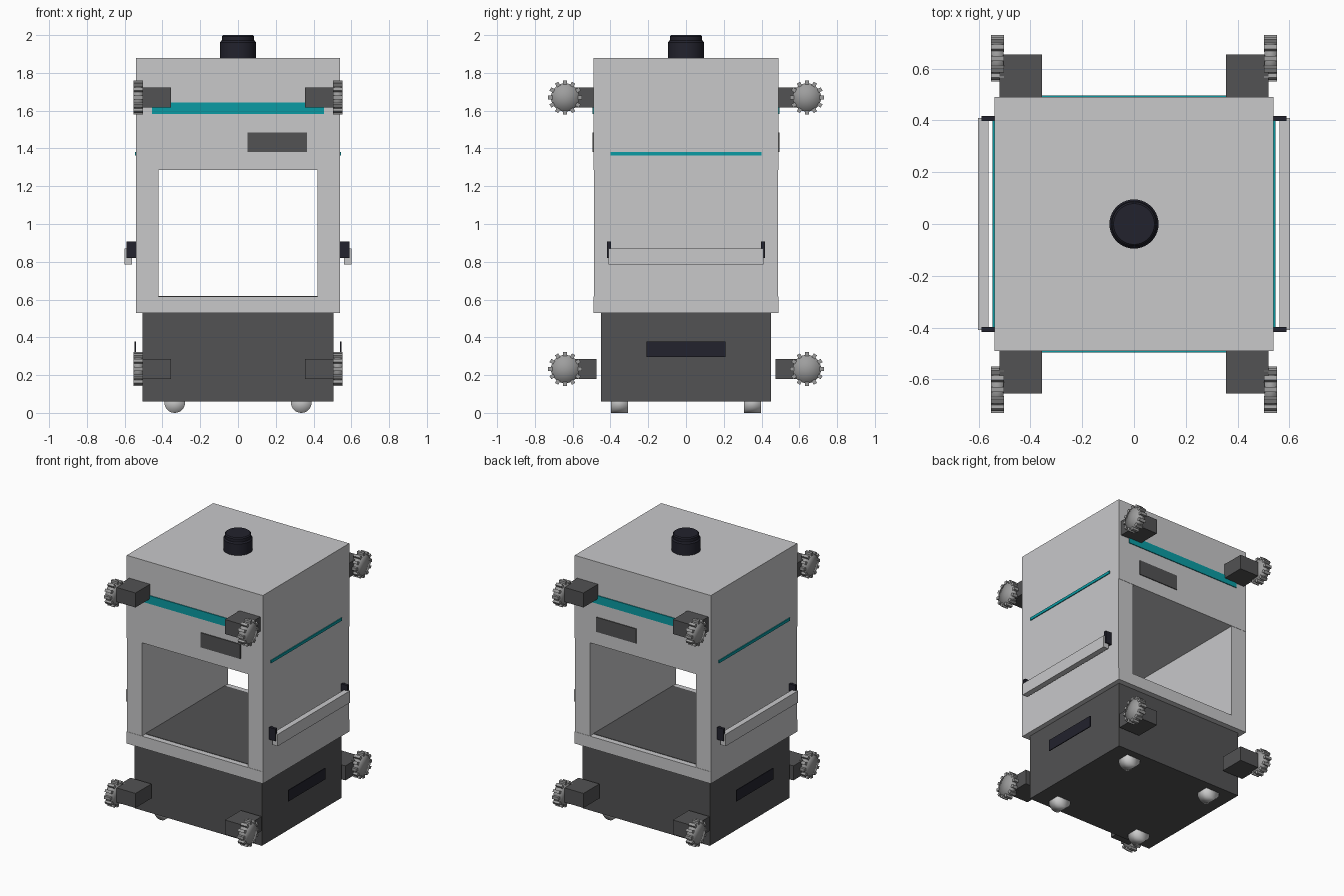
import bpy, bmesh, math
from mathutils import Matrix, Vector

if "Cube" in bpy.data.objects:
    bpy.data.objects.remove(bpy.data.objects["Cube"], do_unlink=True)


def material(name, r, g, b):
    m = bpy.data.materials.new(name)
    m.use_nodes = True
    m.diffuse_color = (r, g, b, 1)
    bsdf = next(n for n in m.node_tree.nodes if n.type == 'BSDF_PRINCIPLED')
    bsdf.inputs["Base Color"].default_value = (r, g, b, 1)
    return m


light_grey = material("light grey", 0.58, 0.58, 0.59)
dark_grey = material("dark grey", 0.085, 0.085, 0.087)
navy = material("dark navy", 0.016, 0.016, 0.026)
teal = material("teal", 0.003, 0.33, 0.37)
steel = material("steel grey", 0.34, 0.34, 0.34)
pale = material("pale grey", 0.6, 0.6, 0.6)


def finish(name, bm, mat, smooth=False):
    bmesh.ops.recalc_face_normals(bm, faces=bm.faces)
    for f in bm.faces:
        f.smooth = smooth
    me = bpy.data.meshes.new(name)
    bm.to_mesh(me)
    bm.free()
    me.materials.append(mat)
    ob = bpy.data.objects.new(name, me)
    bpy.context.collection.objects.link(ob)
    return ob


def box(name, mat, x, y, z):
    """Box from (low, high) ranges on each axis."""
    bm = bmesh.new()
    size = [b - a for a, b in (x, y, z)]
    mid = [(a + b) / 2 for a, b in (x, y, z)]
    bmesh.ops.create_cube(bm, size=1, matrix=Matrix.Translation(mid) @ Matrix.Diagonal((*size, 1)))
    return finish(name, bm, mat)


def flip(rng, sign):
    return tuple(sorted(v * sign for v in rng))


def disc(bm, radius, depth, matrix, segments=32):
    """Cylinder whose caps are fans, rounding its shading from centre to rim."""
    before = set(bm.faces)
    bmesh.ops.create_cone(bm, cap_ends=True, segments=segments, radius1=radius,
                          radius2=radius, depth=depth, matrix=matrix)
    caps = [f for f in bm.faces if f not in before and len(f.verts) > 4]
    bmesh.ops.poke(bm, faces=caps)


# Base and housing
box("base", dark_grey, (-0.505, 0.505), (-0.45, 0.45), (0.06, 0.53))
box("floor_slab", light_grey, (-0.54, 0.54), (-0.49, 0.49), (0.53, 0.615))
box("floor_mat", dark_grey, (-0.42, 0.42), (-0.45, 0.45), (0.614, 0.618))
box("upper_housing", light_grey, (-0.54, 0.54), (-0.49, 0.49), (1.285, 1.88))

# Side walls, light strips, handles and vents
for side, s in (("left", 1), ("right", -1)):
    box(side + "_wall", light_grey, flip((0.42, 0.54), s), (-0.488, 0.488), (0.615, 1.285))
    box(side + "_light_strip", teal, flip((0.538, 0.546), s), (-0.4, 0.4), (1.362, 1.382))
    box(side + "_handle_bar", light_grey, flip((0.562, 0.602), s), (-0.41, 0.41), (0.785, 0.87))
    box(side + "_vent", navy, flip((0.541, 0.547), s), (-0.208, 0.208), (0.297, 0.377))
    for end, e in (("back", 1), ("front", -1)):
        box(f"{side}_{end}_handle_bracket", navy, flip((0.54, 0.59), s),
            flip((0.398, 0.418), e), (0.82, 0.908))

# Front and back light bars and displays
for end, e in (("back", 1), ("front", -1)):
    box(end + "_light_bar", teal, (-0.455, 0.455), flip((0.487, 0.496), e), (1.583, 1.642))
    box(end + "_display", dark_grey, (0.05, 0.365), flip((0.487, 0.496), e), (1.38, 1.485))


# Toothed wheel turning about the x axis
def toothed_wheel(name, centre):
    bm = bmesh.new()
    turn = Matrix.Rotation(math.pi / 2, 4, 'Y')
    place = Matrix.Translation(centre)
    disc(bm, 0.075, 0.048, place @ turn)
    for i in range(12):
        spin = Matrix.Rotation(i * math.tau / 12, 4, 'X')
        out = Matrix.Translation((0, 0, 0.079))
        bmesh.ops.create_cube(bm, size=1, matrix=place @ spin @ out @ Matrix.Diagonal((0.05, 0.02, 0.022, 1)))
    ob = finish(name, bm, steel, True)
    for f in ob.data.polygons:
        radial = Vector((0, *(f.center - Vector(centre)).yz))
        f.use_smooth = f.area > 0.0012 or radial.length < 0.0755


# Corner arms and feet
for side, s in (("left", 1), ("right", -1)):
    for end, e in (("back", 1), ("front", -1)):
        for level, z, inner in (("upper", 1.67, 0.488), ("lower", 0.232, 0.475)):
            label = f"{level}_{end}_{side}"
            box(label + "_arm", dark_grey, flip((0.355, 0.52), s),
                flip((inner, 0.655), e), (z - 0.052, z + 0.052))
            toothed_wheel(label + "_wheel", (0.528 * s, 0.64 * e, z))
        bm = bmesh.new()
        disc(bm, 0.055, 0.09, Matrix.Translation((0.335 * s, 0.352 * e, 0.055))
             @ Matrix.Rotation(math.pi / 2, 4, 'X'))
        finish(f"{end}_{side}_foot", bm, pale, True)

# Beacon: a lathed profile of radius and height
profile = [(0, 1.87), (0.095, 1.87), (0.095, 1.962), (0.088, 1.972),
           (0.086, 1.972), (0.086, 1.993), (0.079, 2.0), (0, 2.0)]
bm = bmesh.new()
verts = [bm.verts.new((r, 0, z)) for r, z in profile]
edges = [bm.edges.new(pair) for pair in zip(verts, verts[1:])]
bmesh.ops.spin(bm, geom=verts + edges, axis=(0, 0, 1), cent=(0, 0, 0),
               angle=math.tau, steps=40, use_duplicate=False)
bmesh.ops.remove_doubles(bm, verts=bm.verts, dist=0.0005)
beacon = finish("beacon", bm, navy, True)
bpy.ops.object.select_all(action='DESELECT')
beacon.select_set(True)
bpy.context.view_layer.objects.active = beacon
bpy.ops.object.shade_smooth_by_angle(angle=math.radians(30))
